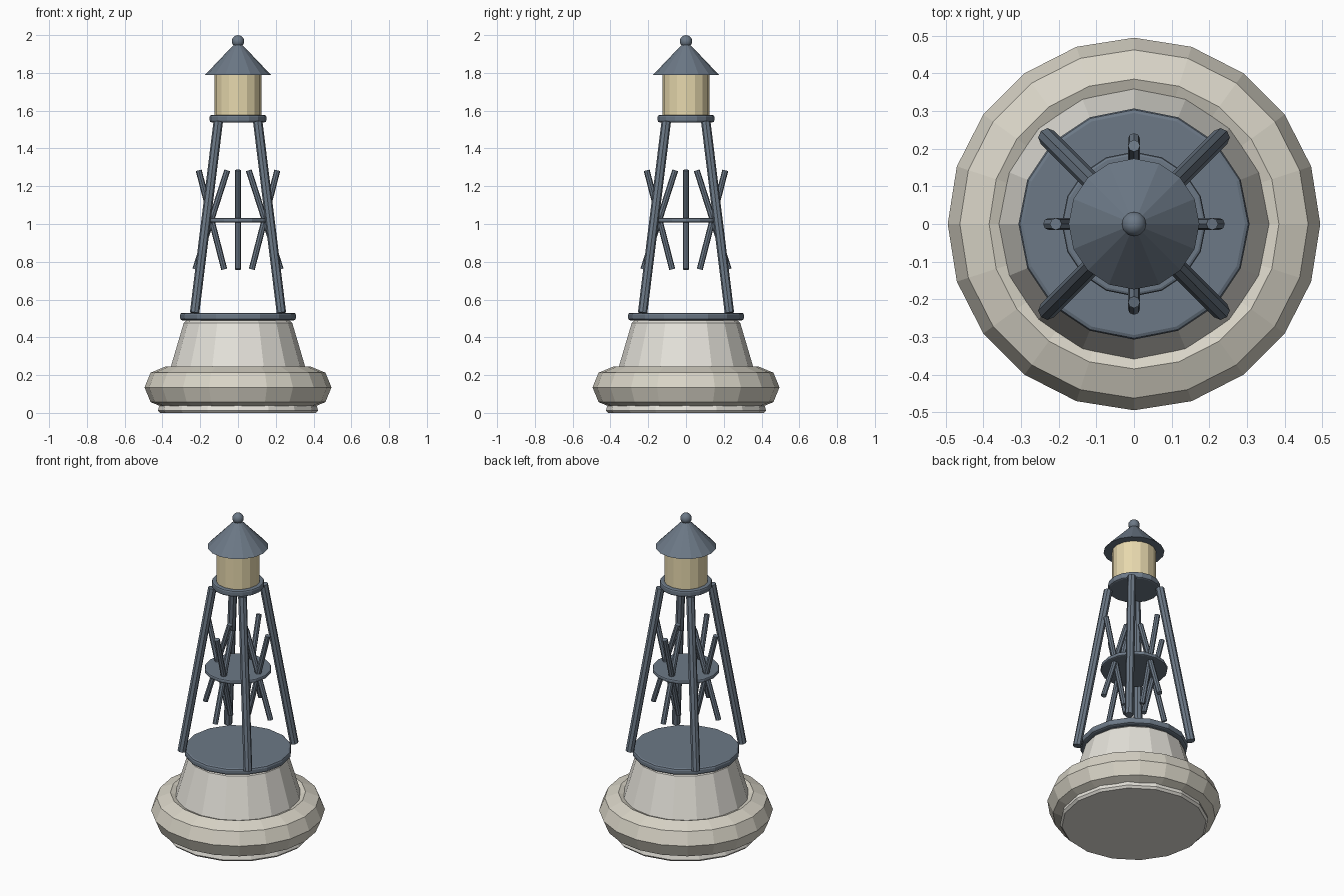
import bpy, bmesh, math
from mathutils import Vector

if "Cube" in bpy.data.objects:
    bpy.data.objects.remove(bpy.data.objects["Cube"])


def material(name, rgb):
    m = bpy.data.materials.new(name)
    m.diffuse_color = (*rgb, 1)
    m.use_nodes = True
    m.node_tree.nodes["Principled BSDF"].inputs["Base Color"].default_value = m.diffuse_color
    return m


STEEL = material("steel", (0.15, 0.19, 0.24))
HULL = material("hull_paint", (0.78, 0.76, 0.70))
FLOAT = material("float_paint", (0.69, 0.66, 0.57))
LAMP = material("lamp_glass", (0.80, 0.69, 0.42))


def finish(bm, name, mat):
    bmesh.ops.recalc_face_normals(bm, faces=bm.faces)
    me = bpy.data.meshes.new(name)
    bm.to_mesh(me)
    bm.free()
    me.materials.append(mat)
    ob = bpy.data.objects.new(name, me)
    bpy.context.collection.objects.link(ob)
    return ob


def lathe(name, profile, mat, n=16, closed=False):
    """Spin (radius, z) points round z; open profiles get flat caps."""
    bm = bmesh.new()
    rings = [[bm.verts.new((r * math.cos(2 * math.pi * i / n),
                            r * math.sin(2 * math.pi * i / n), z))
              for i in range(n)] for r, z in profile]
    pairs = list(zip(rings, rings[1:]))
    if closed:
        pairs.append((rings[-1], rings[0]))
    else:
        bm.faces.new(rings[0])
        bm.faces.new(rings[-1])
    for a, b in pairs:
        for i in range(n):
            j = (i + 1) % n
            bm.faces.new((a[i], a[j], b[j], b[i]))
    return finish(bm, name, mat)


def disc(name, r, z0, z1, b):
    """Flat disc with bevelled rims."""
    c = b * 0.3
    return lathe(name, [(r - b, z0), (r - c, z0 + c), (r, z0 + b),
                        (r, z1 - b), (r - c, z1 - c), (r - b, z1)], STEEL)


def rod(name, a, b, r):
    """Eight-sided bar between two points."""
    a, b = Vector(a), Vector(b)
    bm = bmesh.new()
    bmesh.ops.create_cone(bm, cap_ends=True, segments=8, radius1=r, radius2=r,
                          depth=(b - a).length)
    ob = finish(bm, name, STEEL)
    ob.rotation_mode = 'QUATERNION'
    ob.rotation_quaternion = (b - a).to_track_quat('Z', 'Y')
    ob.location = (a + b) / 2
    return ob


# Tapered hull and float ring
lathe("hull", [(0.412, 0), (0.424, 0.013), (0.287, 0.477), (0.268, 0.492)], HULL)
ring = [(0.385 + 0.11 * math.cos(k * math.pi / 4),
         0.135 + 0.11 * math.sin(k * math.pi / 4)) for k in range(8)]
lathe("float_ring", ring, FLOAT, 20, closed=True)

# Deck, reflector disc and lantern platform
disc("deck", 0.307, 0.49, 0.53, 0.012)
disc("reflector_disc", 0.192, 1.008, 1.032, 0.008)
disc("lantern_platform", 0.15, 1.538, 1.577, 0.01)

# Four leaning legs on the diagonals
for i in range(4):
    t = math.pi / 4 + i * math.pi / 2
    c, s = math.cos(t), math.sin(t)
    rod(f"tower_leg_{i + 1}", (0.325 * c, 0.325 * s, 0.53),
        (0.148 * c, 0.148 * s, 1.542), 0.025)

# Crossed reflector bars on each side
for i in range(4):
    c, s = math.cos(i * math.pi / 2), math.sin(i * math.pi / 2)
    for k, (low, high) in enumerate(((0.073, 0.208), (0.226, 0.057))):
        rod(f"reflector_bar_{i + 1}_{k + 1}", (low * c, low * s, 0.76),
            (high * c, high * s, 1.284), 0.016)

# Lantern, roof and finial ball
lathe("lantern", [(0.125, 1.57), (0.125, 1.795)], LAMP)
lathe("roof", [(0.174, 1.79), (0.012, 1.96)], STEEL)
bm = bmesh.new()
bmesh.ops.create_uvsphere(bm, u_segments=12, v_segments=8, radius=0.033)
ball = finish(bm, "finial_ball", STEEL)
ball.location.z = 1.967
for p in ball.data.polygons:
    p.use_smooth = True
